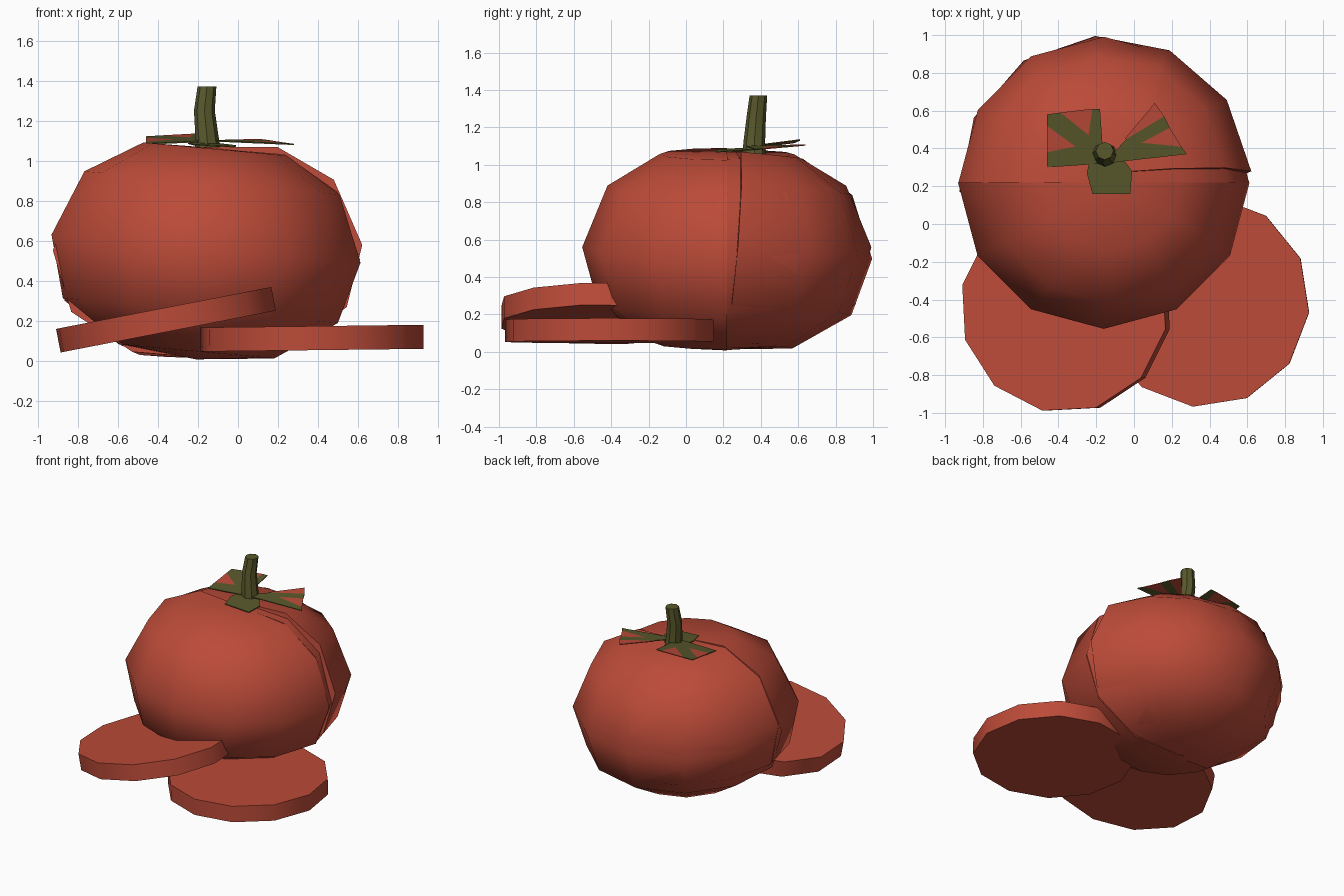
import bpy, bmesh, math
from mathutils import Vector, Euler

if "Cube" in bpy.data.objects:
    bpy.data.objects.remove(bpy.data.objects["Cube"])


def material(name, rgb):
    m = bpy.data.materials.new(name)
    m.diffuse_color = (*rgb, 1)
    m.use_nodes = True
    m.node_tree.nodes["Principled BSDF"].inputs["Base Color"].default_value = m.diffuse_color
    return m


RED = material("tomato red", (0.50, 0.07, 0.04))
GREEN = material("olive green", (0.098, 0.098, 0.025))


def finish(bm, name, mats, loc=(0, 0, 0), rot=(0, 0, 0), angle=40):
    bmesh.ops.recalc_face_normals(bm, faces=bm.faces)
    me = bpy.data.meshes.new(name)
    bm.to_mesh(me)
    bm.free()
    ob = bpy.data.objects.new(name, me)
    bpy.context.collection.objects.link(ob)
    for m in mats:
        me.materials.append(m)
    ob.location = loc
    ob.rotation_euler = [math.radians(a) for a in rot]
    if angle:
        bpy.ops.object.select_all(action='DESELECT')
        bpy.context.view_layer.objects.active = ob
        ob.select_set(True)
        bpy.ops.object.shade_smooth_by_angle(angle=math.radians(angle))
    return ob


def loft(bm, rings, cap=True):
    """Join rings of equal point counts with quads."""
    vs = [[bm.verts.new(p) for p in r] for r in rings]
    n = len(vs[0])
    for a, b in zip(vs, vs[1:]):
        for i in range(n):
            j = (i + 1) % n
            bm.faces.new((a[i], a[j], b[j], b[i]))
    if cap:
        bm.faces.new(vs[0])
        bm.faces.new(vs[-1])
    return vs


def ring(r, z, n=12, phase=0, cx=0, cy=0):
    return [(cx + r * math.cos(math.radians(phase) + math.tau * i / n),
             cy + r * math.sin(math.radians(phase) + math.tau * i / n), z) for i in range(n)]


# Tomato: a revolved squat profile, cut into halves
PROFILE = [(0.39, -0.515), (0.69, -0.31), (0.775, 0), (0.64, 0.33), (0.36, 0.50)]


def half(name, side, loc, rot, scale=1):
    bm = bmesh.new()
    vs = loft(bm, [ring(r * scale, z * scale) for r, z in PROFILE], cap=False)
    for loop, z in ((vs[0], -0.555), (vs[-1], 0.505)):
        tip = bm.verts.new((0, 0, z * scale))
        for i in range(12):
            bm.faces.new((loop[i], loop[(i + 1) % 12], tip))
    cut = bmesh.ops.bisect_plane(bm, geom=bm.verts[:] + bm.edges[:] + bm.faces[:], dist=1e-4,
                                 plane_co=(0, 0, 0), plane_no=(0, side, 0), clear_inner=True)
    rim = [e for e in bm.edges if e.is_boundary]
    bmesh.ops.holes_fill(bm, edges=rim, sides=0)
    finish(bm, name, [RED], loc, rot, 50)


half("front_half", -1, (-0.16, 0.22, 0.56), (0, 5.2, 0))
half("back_half", 1, (-0.16, 0.22, 0.56), (0, 4, 0), 0.995)
half("back_skin", 1, (-0.152, 0.225, 0.565), (-5, -1, 4))

# Slices: flat twelve-sided discs
for name, loc, rot, phase in (("left_slice", (-0.36, -0.44, 0.205), (0, -11, 0), -12),
                              ("right_slice", (0.37, -0.41, 0.113), (0, -0.7, 0), -6)):
    bm = bmesh.new()
    loft(bm, [ring(0.56, -0.06, phase=phase), ring(0.56, 0.06, phase=phase)])
    finish(bm, name, [RED], loc, rot)

# Stem: a bent tapering tube
bm = bmesh.new()
loft(bm, [ring(r, z, 8, 0, x, y) for r, x, y, z in
          ((0.065, -0.15, 0.365, 1.04), (0.058, -0.155, 0.365, 1.12),
           (0.052, -0.168, 0.375, 1.25), (0.047, -0.155, 0.387, 1.37))])
finish(bm, "stem", [GREEN])


# Sepals: thin plates with red wedges between the green arms
def sepal(name, polys, height):
    bm = bmesh.new()
    for colour, pts in polys:
        top = [bm.verts.new((x, y, height(x, y) + 0.003)) for x, y in pts]
        low = [bm.verts.new((x, y, height(x, y) - 0.003)) for x, y in pts]
        faces = [bm.faces.new(top), bm.faces.new(low[::-1])]
        for i in range(len(pts)):
            j = (i + 1) % len(pts)
            faces.append(bm.faces.new((top[i], low[i], low[j], top[j])))
        for f in faces:
            f.material_index = colour
    finish(bm, name, [GREEN, RED], angle=0)


hub = (-0.16, 0.32)
a, b = (-0.31, 0.41), (-0.24, 0.47)
sepal("left_sepal", [
    (0, [hub, a, (-0.46, 0.38), (-0.46, 0.30)]),
    (1, [a, (-0.46, 0.52), (-0.46, 0.38)]),
    (0, [hub, b, (-0.39, 0.59), (-0.46, 0.58), (-0.46, 0.52), a]),
    (1, [b, (-0.22, 0.61), (-0.39, 0.59)]),
    (0, [hub, (-0.18, 0.61), (-0.22, 0.61), b])],
    lambda x, y: 1.085 + 0.13 * (y - 0.32) + 0.04 * (x + 0.46))

c, d = (0.04, 0.43), (-0.04, 0.45)
sepal("right_sepal", [
    (0, [hub, (0.28, 0.37), (0.25, 0.41), c]),
    (1, [c, (0.25, 0.41), (0.19, 0.51)]),
    (0, [hub, c, (0.19, 0.51), (0.16, 0.57), d]),
    (1, [d, (0.16, 0.57), (0.11, 0.64), (-0.05, 0.45)])],
    lambda x, y: 1.10 - 0.05 * (x + 0.16) + 0.06 * (y - 0.32))

sepal("front_sepal", [
    (0, [(-0.22, 0.16), (-0.02, 0.16), (-0.01, 0.28), (-0.10, 0.40), (-0.22, 0.40), (-0.25, 0.27)])],
    lambda x, y: 1.078 - 0.05 * (x + 0.16) + 0.05 * (y - 0.2))
